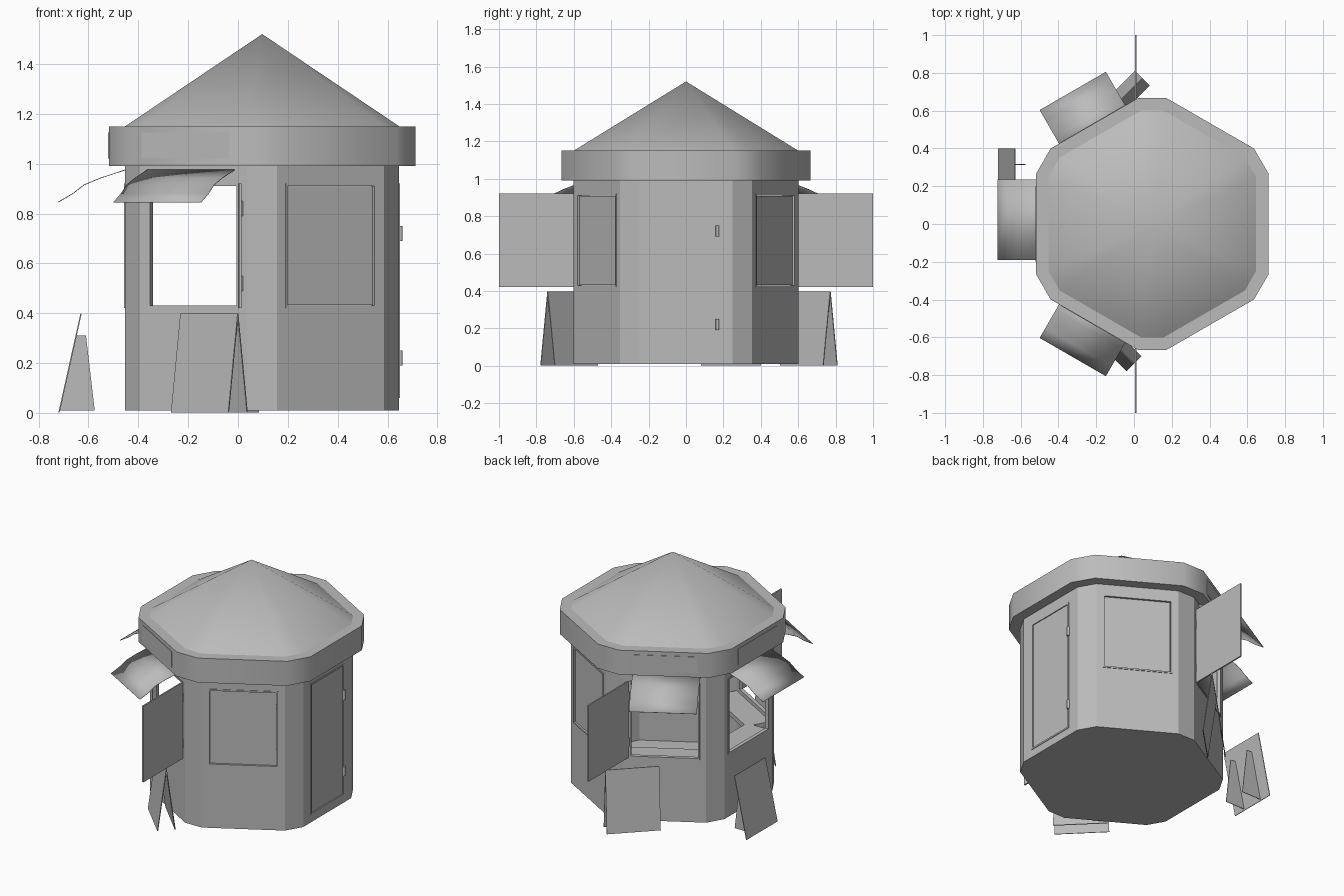
import bpy, bmesh, math
from mathutils import Vector

if "Cube" in bpy.data.objects:
    bpy.data.objects.remove(bpy.data.objects["Cube"], do_unlink=True)

CX = 0.097                      # axis of the booth
WALL, HALF = 0.55, 0.248        # wall apothem and half length of a long side
RIM, RIM_HALF = 0.615, 0.267
WIN, SILL, HEAD = 0.21, 0.42, 0.92

grey = bpy.data.materials.new("light_grey")
grey.use_nodes = True
grey.diffuse_color = (0.5, 0.5, 0.5, 1)
grey.node_tree.nodes["Principled BSDF"].inputs["Base Color"].default_value = (0.5, 0.5, 0.5, 1)


def at(angle, n, t, z):
    """Point n outward, t sideways on the side facing the given angle."""
    a = math.radians(angle)
    return Vector((CX + n * math.cos(a) - t * math.sin(a),
                   n * math.sin(a) + t * math.cos(a), z))


def finish(name, bm, thick=0, offset=0, smooth=None):
    bmesh.ops.remove_doubles(bm, verts=bm.verts, dist=0.0005)
    bmesh.ops.recalc_face_normals(bm, faces=bm.faces)
    mesh = bpy.data.meshes.new(name)
    bm.to_mesh(mesh)
    bm.free()
    obj = bpy.data.objects.new(name, mesh)
    bpy.context.collection.objects.link(obj)
    mesh.materials.append(grey)
    if smooth:
        mesh.shade_smooth()
        mesh.set_sharp_from_angle(angle=math.radians(smooth))
    if thick:
        mod = obj.modifiers.new("thickness", "SOLIDIFY")
        mod.thickness, mod.offset = thick, offset
    return obj


def quads(name, faces, **kw):
    bm = bmesh.new()
    for pts in faces:
        bm.faces.new([bm.verts.new(p) for p in pts])
    return finish(name, bm, **kw)


def box(name, angle, n, t, z):
    bm = bmesh.new()
    bmesh.ops.create_cube(bm, size=1)
    for v in bm.verts:
        i, j, k = (int(c > 0) for c in v.co)
        v.co = at(angle, n[i], t[j], z[k])
    return finish(name, bm)


def outline(apothem, half, z):
    return [at(a, apothem, s * half, z) for a in range(0, 360, 60) for s in (-1, 1)]


def prism(name, apothem, half, z0, z1, smooth=None):
    low, high = outline(apothem, half, z0), outline(apothem, half, z1)
    sides = [(low[i - 1], low[i], high[i], high[i - 1]) for i in range(12)]
    return quads(name, [low, high] + sides, smooth=smooth)


def hinge(name, angle, n, t, z):
    bm = bmesh.new()
    bmesh.ops.create_cone(bm, cap_ends=True, segments=12, radius1=0.009,
                          radius2=0.009, depth=0.06)
    bmesh.ops.translate(bm, verts=bm.verts, vec=at(angle, n, t, z))
    finish(name, bm, smooth=40)


# Walls: a panel grid on each long side with its opening left out, and plain corners
levels = [0.01, 0.06, SILL, HEAD, 1.0]
cells = []
for a in range(0, 360, 60):
    half_open = 0.172 if a == 0 else WIN
    cols = [-HALF, -half_open, half_open, HALF]
    gaps = (1, 2) if a == 0 else (2,)
    for r in range(4):
        z0, z1 = levels[r], levels[r + 1]
        for c in range(3):
            if c == 1 and r in gaps:
                continue
            t0, t1 = cols[c], cols[c + 1]
            cells.append([at(a, WALL, t0, z0), at(a, WALL, t1, z0),
                          at(a, WALL, t1, z1), at(a, WALL, t0, z1)])
        cells.append([at(a, WALL, HALF, z0), at(a + 60, WALL, -HALF, z0),
                      at(a + 60, WALL, -HALF, z1), at(a, WALL, HALF, z1)])
quads("walls", cells, thick=0.02, offset=-1)
prism("floor", WALL - 0.003, HALF, 0.01, 0.03)

# Roof rim and roof
prism("roof_rim", RIM, RIM_HALF, 0.99, 1.15, smooth=35)
base = outline(WALL, HALF, 1.15)
apex = Vector((CX, 0, 1.52))
quads("roof", [(base[i - 1], base[i], apex) for i in range(12)], smooth=60)


# Trim around an opening
def trim(name, a, w, z0, z1):
    n, b = (WALL - 0.02, WALL + 0.004), 0.01
    for s in (-1, 1):
        box(name + "_side", a, n, sorted((s * w, s * (w - b))), (z0, z1))
    box(name + "_top", a, n, (-w, w), (z1 - b, z1))
    box(name + "_bottom", a, n, (-w, w), (z0, z0 + b))


# Door with hinges
trim("door_frame", 0, 0.172, 0.06, HEAD)
box("door", 0, (WALL - 0.012, WALL - 0.002), (-0.163, 0.163), (0.069, HEAD - 0.009))
for z in (0.22, 0.72):
    hinge("door_hinge", 0, WALL + 0.004, 0.168, z)

# Closed windows on either side of the door
for a in (60, 300):
    trim("window_frame", a, WIN, SILL, HEAD)
    box("closed_shutter", a, (WALL - 0.015, WALL - 0.006), (-0.198, 0.198),
        (SILL + 0.012, HEAD - 0.012))

# Serving windows with counter, sign and awning
profile = [(0.55, 0.975), (0.65, 0.942), (0.715, 0.915), (0.76, 0.88), (0.82, 0.845)]
for a, t0, t1 in ((120, -0.19, 0.215), (180, -0.235, 0.19), (240, -0.215, 0.19)):
    trim("serving_frame", a, WIN, SILL, HEAD)
    box("counter", a, (0.37, 0.535), (-0.24, 0.24), (0.375, 0.405))
    box("sign_plate", a, (RIM - 0.002, RIM + 0.003), (-0.202, 0.202), (1.02, 1.125))
    quads("awning", [[at(a, n0, t0, z0), at(a, n1, t0, z1), at(a, n1, t1, z1), at(a, n0, t1, z0)]
                     for (n0, z0), (n1, z1) in zip(profile, profile[1:])],
          thick=0.003, smooth=50)

# Open shutters swung out to the front and back
for a, s in ((270, -1), (90, 1)):
    box("open_shutter", a, (0.59, 1.0), sorted((s * 0.083, s * 0.092)), (SILL, HEAD))
    for z in (0.52, 0.82):
        hinge("shutter_hinge", a, 0.585, s * 0.085, z)


# Folding boards: two leaning panels joined at the top edge
def leaning_panel(name, centre, angle, width, spread):
    a = math.radians(angle)
    out = Vector((math.cos(a), math.sin(a), 0))
    side = Vector((-out.y, out.x, 0)) * width / 2
    top = Vector((*centre, 0.398))
    foot = Vector((*centre, 0.002)) + out * spread
    quads(name, [[foot - side, foot + side, top + side, top - side]], thick=0.005)


for centre, angle in (((-0.115, -0.625), 225), ((-0.07, 0.657), 135)):
    leaning_panel("board_front", centre, angle, 0.325, 0.053)
    leaning_panel("board_back", centre, angle, 0.325, -0.053)

# Easel board with two tapered feet
leaning_panel("easel_board", (-0.63, 0.24), 180, 0.32, 0.088)
for y in (0.165, 0.315):
    quads("easel_foot", [[Vector((x, y, z)) for x, z in
                          ((-0.715, 0.01), (-0.575, 0.01), (-0.61, 0.31), (-0.65, 0.31))]],
          thick=0.004)
